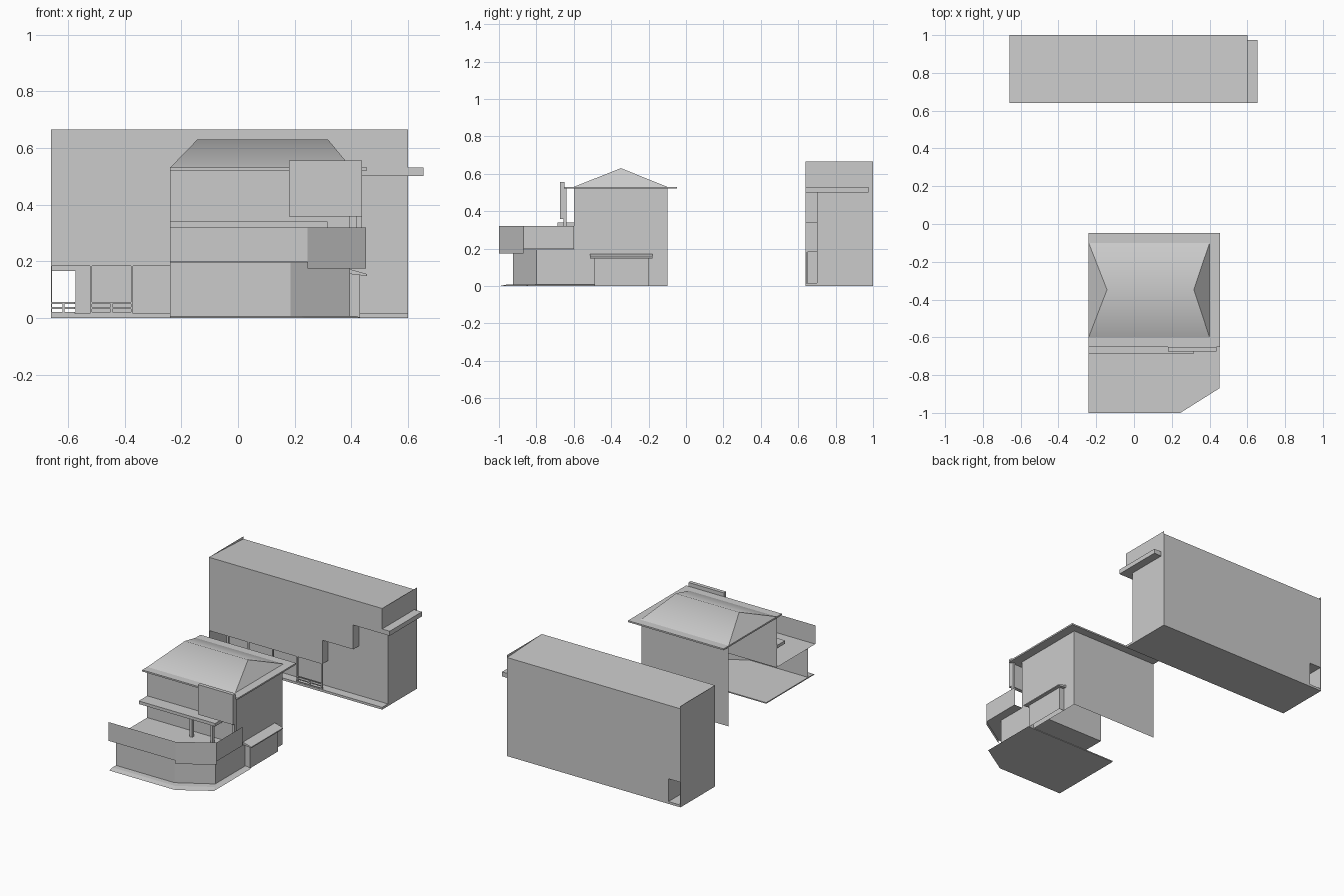
import bpy, bmesh, math

if "Cube" in bpy.data.objects:
    bpy.data.objects.remove(bpy.data.objects["Cube"])


def mesh(name, verts, faces):
    me = bpy.data.meshes.new(name)
    me.from_pydata(verts, [], faces)
    me.update()
    ob = bpy.data.objects.new(name, me)
    bpy.context.collection.objects.link(ob)
    return ob


def fix_normals(ob):
    bm = bmesh.new()
    bm.from_mesh(ob.data)
    bmesh.ops.recalc_face_normals(bm, faces=bm.faces)
    bm.to_mesh(ob.data)
    bm.free()
    return ob


def prism(name, a, b):
    """Solid between two matching rings of points."""
    n = len(a)
    faces = [tuple(range(n)), tuple(range(n, 2 * n))]
    faces += [(i, (i + 1) % n, (i + 1) % n + n, i + n) for i in range(n)]
    return fix_normals(mesh(name, list(a) + list(b), faces))


def box(name, x0, x1, y0, y1, z0, z1):
    ring = [(x0, y0), (x1, y0), (x1, y1), (x0, y1)]
    return prism(name, [(*p, z0) for p in ring], [(*p, z1) for p in ring])


def wall(name, path, z0, z1):
    """Vertical sheet along a plan path."""
    n = len(path)
    verts = [(*p, z0) for p in path] + [(*p, z1) for p in path]
    return mesh(name, verts, [(i, i + 1, i + 1 + n, i + n) for i in range(n - 1)])


def sheet(name, path, z):
    return mesh(name, [(*p, z) for p in path], [tuple(range(len(path)))])


def cut(ob, cutter):
    m = ob.modifiers.new("cut", 'BOOLEAN')
    m.operation, m.solver, m.object = 'DIFFERENCE', 'EXACT', cutter
    bpy.context.view_layer.objects.active = ob
    bpy.ops.object.modifier_apply(modifier=m.name)
    bpy.data.objects.remove(cutter)


# ---- Rear building: long block, roof falling slightly to the back ----
L, R, F, B, TOP, LOW = -0.66, 0.60, 0.64, 1.0, 0.665, 0.648
side = [(F, 0), (B, 0), (B, LOW), (F, TOP)]
block = prism("rear_block", [(L, *p) for p in side], [(R, *p) for p in side])
# stepped arcade recess in the front
step = [(-0.657, 0.015), (0.7, 0.015), (0.7, 0.50), (0.39, 0.50), (0.39, 0.34),
        (0.165, 0.34), (0.165, 0.183), (-0.657, 0.183)]
cut(block, prism("recess_cutter", [(x, 0.55, z) for x, z in step],
                 [(x, 0.70, z) for x, z in step]))
# passage through to the back
cut(block, box("passage_cutter", -0.657, -0.573, 0.66, 1.1, 0.015, 0.165))
# parapet slivers at both roof ends
for x, n in ((L, "left"), (R, "right")):
    mesh("parapet_" + n, [(x, F, TOP), (x, B, LOW), (x, B, TOP)], [(0, 1, 2)])
box("rear_side_canopy", R, 0.655, F, 0.975, 0.50, 0.53)
# arcade columns and railings
cols = [-0.519, -0.374, -0.197, -0.02, 0.161]
for i, x in enumerate(cols):
    box(f"arcade_column_{i}", x - 0.004, x + 0.004, 0.641, 0.649, 0.015, 0.183)
for i, (a, b) in enumerate([(-0.657, -0.575), (-0.515, -0.378), (-0.016, 0.157)]):
    for k, z in enumerate((0.018, 0.035, 0.053)):
        box(f"rail_{i}_{k}", a, b, 0.643, 0.647, z - 0.003, z + 0.003)
    mid = (a + b) / 2
    box(f"rail_post_{i}", mid - 0.003, mid + 0.003, 0.643, 0.647, 0.015, 0.053)

# ---- Front house: shell left open on its left side ----
X0, X1 = -0.24, 0.395
wall("house_side_and_back_wall", [(X1, -0.60), (X1, -0.10), (X0, -0.10)], 0, 0.525)
wall("house_upper_front_wall", [(X0, -0.60), (X1, -0.60)], 0.195, 0.525)
wall("ground_floor_wall", [(X0, -0.925), (0.185, -0.925), (X1, -0.80), (X1, -0.60)], 0.005, 0.195)

# pavement around the front, sloping to the ground
outer = [(X0, -0.995), (0.24, -0.995), (0.437, -0.872), (0.437, -0.49), (X0, -0.49)]
inner = [(X0, -0.96), (0.215, -0.96), (0.415, -0.838), (0.415, -0.49), (X0, -0.49)]
prism("pavement", [(*p, 0) for p in outer], [(*p, 0.007) for p in inner])

# balcony deck and parapet with a chamfered corner
deck = [(X0, -1.0), (0.245, -1.0), (0.452, -0.87), (0.452, -0.60), (X0, -0.60)]
sheet("balcony_deck", deck, 0.197)
wall("balcony_parapet_front", deck[:2], 0.197, 0.32)
wall("balcony_parapet_corner", deck[1:3], 0.175, 0.32)
wall("balcony_parapet_side", deck[2:4], 0.197, 0.32)

# balcony canopy with posts
box("balcony_canopy", X0, 0.315, -0.688, -0.60, 0.32, 0.34)
for i, x in enumerate((0.13, 0.28)):
    box(f"canopy_post_{i}", x - 0.009, x + 0.009, -0.675, -0.657, 0.197, 0.32)

# panel hung at the roof corner and its post
box("front_panel", 0.18, 0.437, -0.674, -0.65, 0.358, 0.555)
box("corner_post", 0.417, 0.435, -0.656, -0.638, 0.197, 0.52)

# eaves and hipped roof
box("eaves", X0, 0.455, -0.652, -0.047, 0.52, 0.53)
roof = mesh("hipped_roof",
            [(X0, -0.60, 0.53), (0.40, -0.60, 0.53), (0.40, -0.10, 0.53), (X0, -0.10, 0.53),
             (-0.143, -0.348, 0.63), (0.317, -0.348, 0.63)],
            [(0, 1, 5, 4), (1, 2, 5), (2, 3, 4, 5), (3, 0, 4)])
bpy.context.view_layer.objects.active = roof
roof.select_set(True)
bpy.ops.object.shade_smooth_by_angle(angle=math.radians(47))

# side porch with sloping canopy
wall("side_porch", [(X1, -0.49), (0.43, -0.49), (0.43, -0.20), (X1, -0.20)], 0, 0.155)
prof = [(X1, 0.155), (0.455, 0.148), (0.455, 0.155), (X1, 0.172)]
prism("porch_canopy", [(x, -0.512, z) for x, z in prof], [(x, -0.18, z) for x, z in prof])
